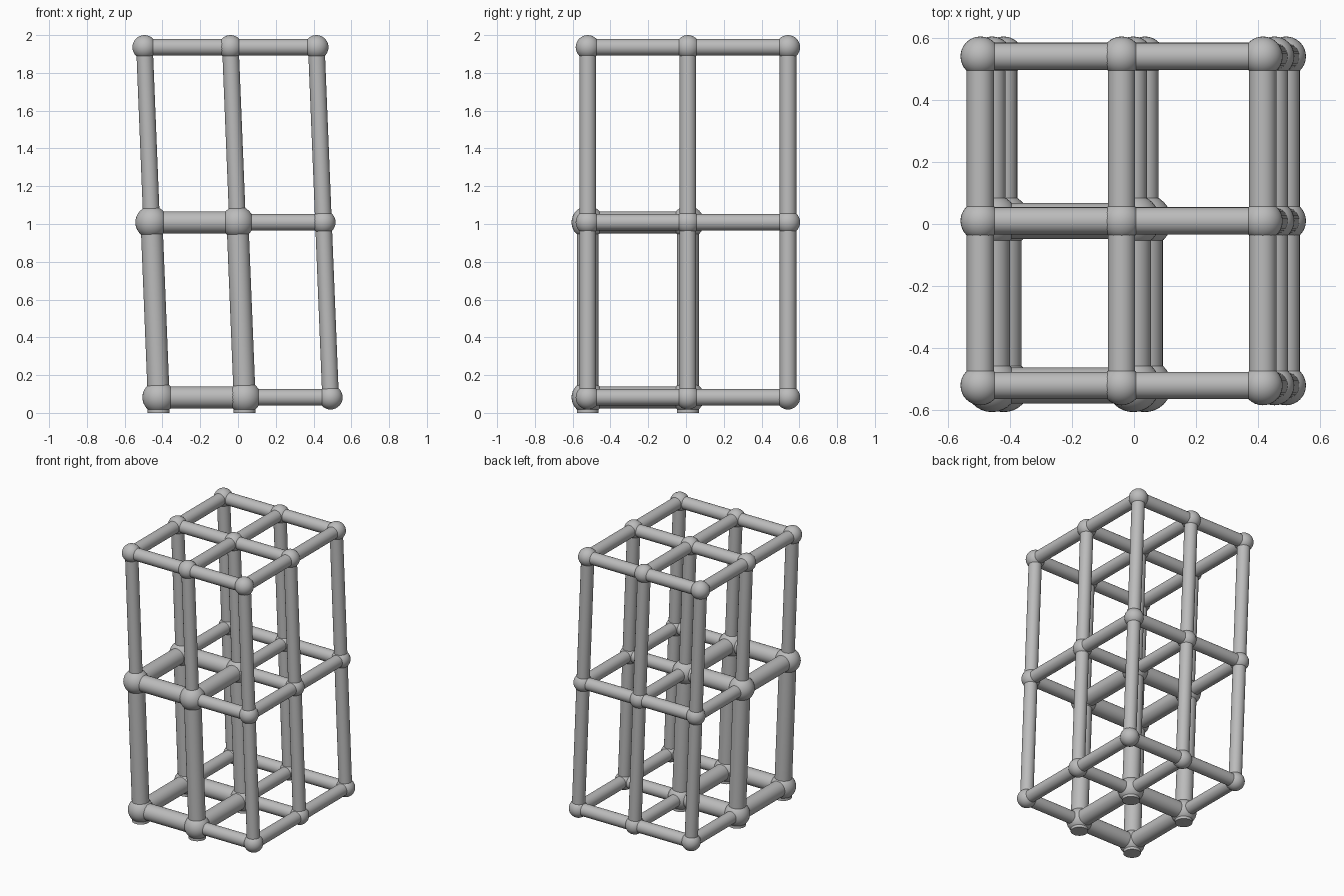
import bpy
import math
from itertools import product
from mathutils import Vector

cube = bpy.data.objects.get("Cube")
if cube:
    bpy.data.objects.remove(cube, do_unlink=True)

# Lattice spacing, lean and the two gauges of ball and strut
STEP = Vector((0.455, 0.53, 0.927))
ORIGIN = Vector((-0.42, -0.52, 0.082))
LEAN = -0.0375
BALL = {False: 0.064, True: 0.086}
ROD = {False: 0.044, True: 0.058}

grey = bpy.data.materials.new("plain grey")
grey.use_nodes = True
colour = (0.5, 0.5, 0.5, 1)
grey.diffuse_color = colour
grey.node_tree.nodes["Principled BSDF"].inputs["Base Color"].default_value = colour


def position(cell):
    i, j, k = cell
    return ORIGIN + Vector((i * STEP.x + k * LEAN, j * STEP.y, k * STEP.z))


def is_heavy(*cells):
    """The front right lower cell is built from the heavier gauge."""
    return all(max(c) <= 1 for c in cells)


def finish(name):
    obj = bpy.context.object
    obj.name = name
    obj.data.materials.append(grey)
    bpy.ops.object.shade_smooth_by_angle(angle=math.radians(40))
    return obj


def add_strut(name, start, end, radius):
    axis = end - start
    bpy.ops.mesh.primitive_cylinder_add(
        vertices=32, radius=radius, depth=axis.length, location=(start + end) / 2,
        rotation=axis.to_track_quat("Z", "Y").to_euler())
    return finish(name)


def add_ball(name, centre, radius):
    bpy.ops.mesh.primitive_uv_sphere_add(
        segments=32, ring_count=16, radius=radius, location=centre)
    obj = finish(name)
    # Keep the heavy feet from dipping below the ground
    for v in obj.data.vertices:
        v.co.z = max(v.co.z, -centre.z)


names = ("cross_strut", "depth_strut", "upright")
for cell in product(range(3), repeat=3):
    here = position(cell)
    heavy = is_heavy(cell)
    add_ball("heavy_joint" if heavy else "joint", here, BALL[heavy])

    # Struts to the next joint along each axis
    for axis, name in enumerate(names):
        nxt = list(cell)
        nxt[axis] += 1
        if nxt[axis] > 2:
            continue
        thick = is_heavy(cell, nxt)
        there = position(nxt)
        add_strut(("heavy_" if thick else "") + name, here, there, ROD[thick])

    # Flat round feet under the heavy uprights
    if heavy and cell[2] == 0:
        foot = Vector((here.x, here.y, 0))
        add_strut("flat_foot", foot, here, ROD[True])
